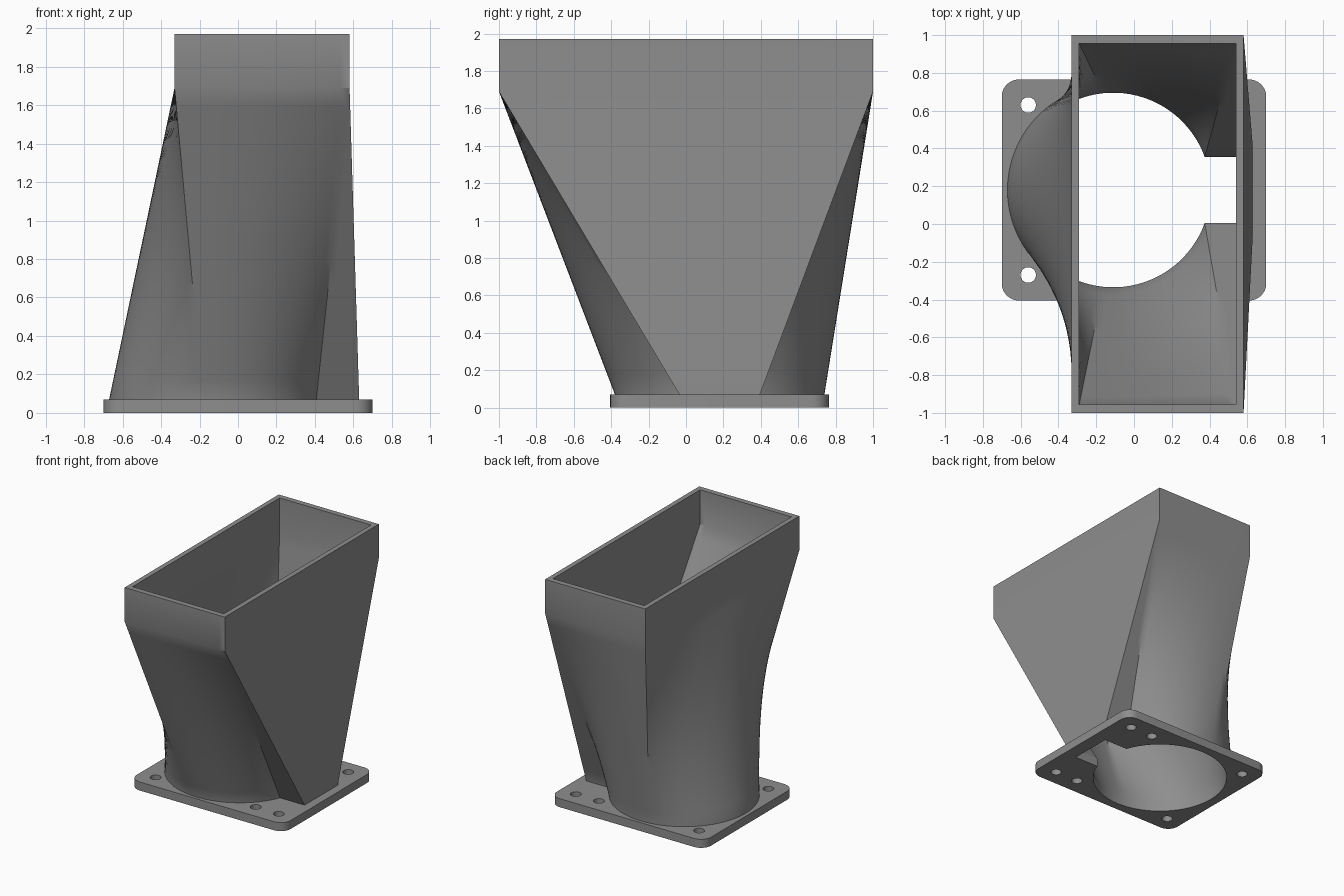
import bpy, bmesh, math
from mathutils import Vector

if "Cube" in bpy.data.objects:
    bpy.data.objects.remove(bpy.data.objects["Cube"])

grey = bpy.data.materials.new("grey plastic")
grey.diffuse_color = (0.27, 0.27, 0.27, 1)
grey.use_nodes = True
grey.node_tree.nodes["Principled BSDF"].inputs["Base Color"].default_value = grey.diffuse_color

CX, CY = -0.11, 0.18            # centre of the round opening
FLANGE_Z, LOFT_Z, TOP_Z = 0.07, 1.69, 1.97


def lerp_points(a, b, n):
    return [Vector(a).lerp(Vector(b), i / n) for i in range(n)]


def keyhole(radius, half_slot, slot_x, n_fan=4, n_right=8, n_arc=80):
    """Round opening with a side slot, clockwise from the slot's back corner."""
    a0 = math.asin(half_slot / radius)
    neck_x = CX + radius * math.cos(a0)
    lo, hi = CY - half_slot, CY + half_slot
    pts = lerp_points((slot_x, hi), (slot_x, lo), n_right)
    pts += lerp_points((slot_x, lo), (neck_x, lo), n_fan)
    for i in range(n_arc):
        a = -a0 - (2 * math.pi - 2 * a0) * i / n_arc
        pts.append(Vector((CX + radius * math.cos(a), CY + radius * math.sin(a))))
    pts += lerp_points((neck_x, hi), (slot_x, hi), n_fan)
    return pts


def rectangle(x0, x1, y, n_fan=4, n_right=8, n_short=19, n_long=42):
    """Rectangle with points matched one to one with the keyhole."""
    pts = lerp_points((x1, y), (x1, -y), n_right)
    pts += [Vector((x1, -y))] * n_fan
    pts += lerp_points((x1, -y), (x0, -y), n_short)
    pts += lerp_points((x0, -y), (x0, y), n_long)
    pts += lerp_points((x0, y), (x1, y), n_short)
    pts += [Vector((x1, y))] * n_fan
    return pts


def loft(low, high, rows=16):
    return [[(*a.lerp(b, r / rows), FLANGE_Z + (LOFT_Z - FLANGE_Z) * r / rows)
             for a, b in zip(low, high)] for r in range(rows + 1)]


def ring(pts, z):
    return [(p.x, p.y, z) for p in pts]


# Duct: outer wall upwards, over the rim, then inner wall downwards
key_out, key_in = keyhole(0.56, 0.215, 0.63), keyhole(0.515, 0.175, 0.59)
rect_out, rect_in = rectangle(-0.33, 0.58, 1.0), rectangle(-0.29, 0.54, 0.955)
rings = [ring(key_out, 0.03)] + loft(key_out, rect_out)
rings += [ring(rect_out, TOP_Z), ring(rect_in, TOP_Z)]
rings += loft(key_in, rect_in)[::-1] + [ring(key_in, 0.03)]

bm = bmesh.new()
loops = [[bm.verts.new(co) for co in r] for r in rings]
n = len(key_out)
for a, b in zip(loops, loops[1:] + loops[:1]):
    for i in range(n):
        j = (i + 1) % n
        bm.faces.new((a[i], a[j], b[j], b[i]))
bmesh.ops.remove_doubles(bm, verts=bm.verts, dist=0.0005)
bmesh.ops.recalc_face_normals(bm, faces=bm.faces)
mesh = bpy.data.meshes.new("duct")
bm.to_mesh(mesh)
bm.free()
duct = bpy.data.objects.new("duct", mesh)
bpy.context.collection.objects.link(duct)


# Flange: rounded plate with the keyhole and six screw holes
def circle(x, y, r, start=0, sweep=360, steps=24):
    return [(x + r * math.cos(math.radians(start + sweep * i / steps)),
             y + r * math.sin(math.radians(start + sweep * i / steps)))
            for i in range(steps + (sweep < 360))]


outline = []
for k, (sx, sy) in enumerate([(1, 1), (-1, 1), (-1, -1), (1, -1)]):
    outline += circle(sx * 0.61, CY + sy * 0.495, 0.09, 90 * k, 90, 8)
holes = [circle(x, CY + s * 0.45, 0.041) for x in (-0.56, 0.35, 0.56) for s in (-1, 1)]

curve = bpy.data.curves.new("flange", 'CURVE')
curve.dimensions = '2D'
curve.fill_mode = 'BOTH'
curve.extrude = FLANGE_Z / 2
for loop in [outline, [tuple(p) for p in key_in]] + holes:
    spline = curve.splines.new('POLY')
    spline.points.add(len(loop) - 1)
    for point, (x, y) in zip(spline.points, loop):
        point.co = (x, y, 0, 1)
    spline.use_cyclic_u = True
flange = bpy.data.objects.new("flange", curve)
flange.location.z = FLANGE_Z / 2
bpy.context.collection.objects.link(flange)
bpy.context.view_layer.objects.active = flange
flange.select_set(True)
bpy.ops.object.convert(target='MESH')

# Weld the flange, then shade both parts
bm = bmesh.new()
bm.from_mesh(flange.data)
bmesh.ops.remove_doubles(bm, verts=bm.verts, dist=0.0005)
bmesh.ops.recalc_face_normals(bm, faces=bm.faces)
bm.to_mesh(flange.data)
bm.free()
for ob in (duct, flange):
    ob.data.materials.clear()
    ob.data.materials.append(grey)
    bpy.ops.object.select_all(action='DESELECT')
    ob.select_set(True)
    bpy.context.view_layer.objects.active = ob
    bpy.ops.object.shade_smooth_by_angle(angle=math.radians(30))
